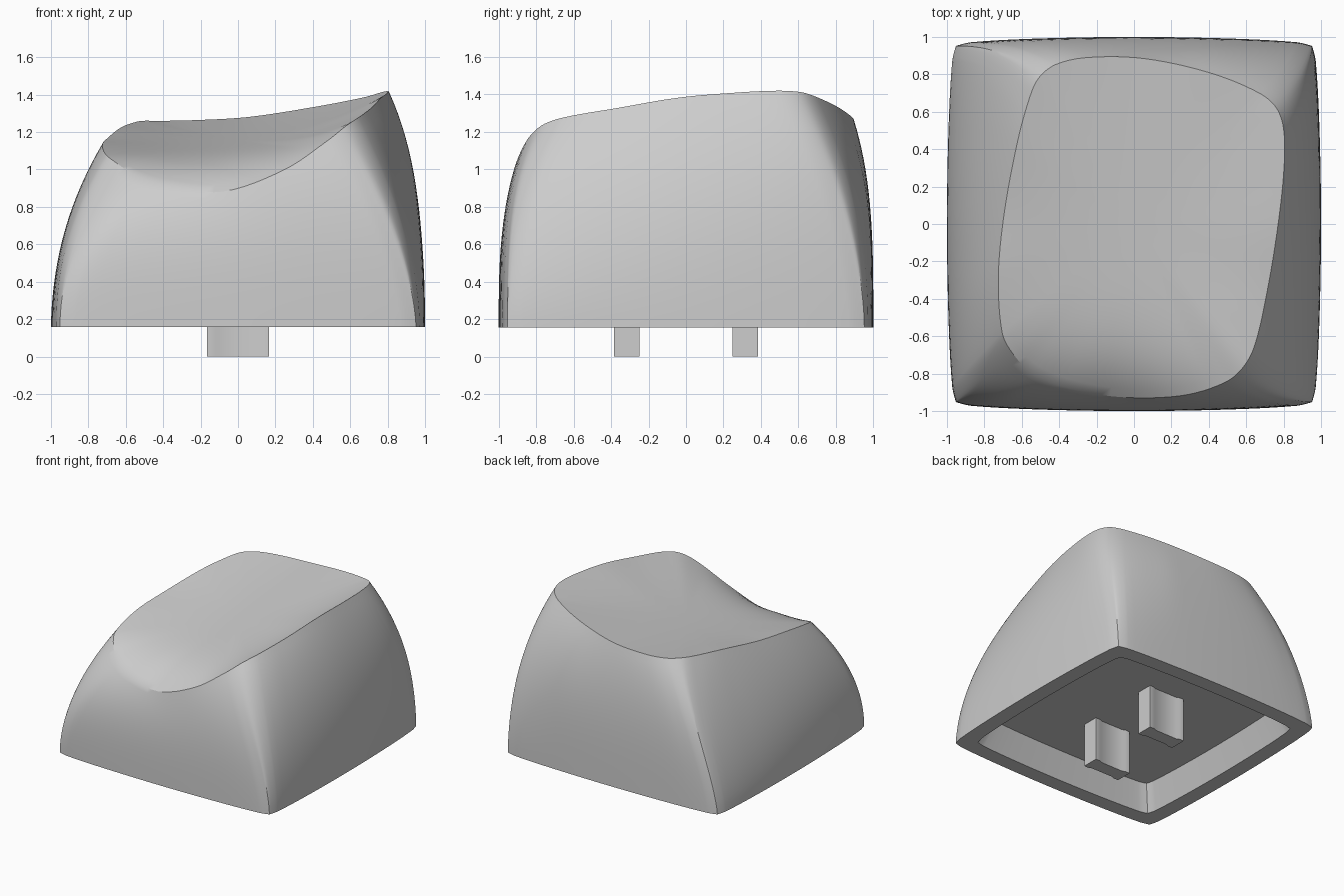
import bpy
import bmesh
from mathutils import Vector
from mathutils.geometry import interpolate_bezier

cube = bpy.data.objects.get("Cube")
if cube:
    bpy.data.objects.remove(cube, do_unlink=True)

BASE_Z = 0.157
CEILING_Z = 0.36
WALL_STEPS = 20
TOP_STEPS = 20
SIDE_POINTS = 6

grey = bpy.data.materials.new("light_grey_plastic")
grey.use_nodes = True
colour = (0.61, 0.61, 0.61, 1)
grey.diffuse_color = colour
grey.node_tree.nodes["Principled BSDF"].inputs["Base Color"].default_value = colour


def smooth_loop(points, sharp_corners=False, steps=6):
    """Closed curve through the points, spaced by chord length."""
    pts = [Vector(p) for p in points]
    count = len(pts)
    gaps = [(pts[(i + 1) % count] - p).length for i, p in enumerate(pts)]
    slopes = [(pts[(i + 1) % count] - pts[i - 1]) / (gaps[i] + gaps[i - 1])
              for i in range(count)]
    if sharp_corners:
        for i in range(0, count, SIDE_POINTS):
            slopes[i] = Vector((0, 0, 0))
    loop = []
    for i, start in enumerate(pts):
        j = (i + 1) % count
        reach = gaps[i] / 3
        loop += interpolate_bezier(start, start + slopes[i] * reach,
                                   pts[j] - slopes[j] * reach, pts[j], steps + 1)[:-1]
    return loop


def scaled(loop, factor, z):
    return [Vector((p.x * factor, p.y * factor, z)) for p in loop]


def finish(bm, name):
    bmesh.ops.recalc_face_normals(bm, faces=bm.faces)
    mesh = bpy.data.meshes.new(name)
    bm.to_mesh(mesh)
    bm.free()
    mesh.materials.append(grey)
    obj = bpy.data.objects.new(name, mesh)
    bpy.context.collection.objects.link(obj)
    bpy.ops.object.select_all(action="DESELECT")
    obj.select_set(True)
    bpy.context.view_layer.objects.active = obj
    bpy.ops.object.shade_smooth_by_angle(angle=0.5)
    return obj


def lean(start, end, t):
    """Large moves run nearly straight, small ones curl in near the top."""
    power = min(3.4, max(1.4, 0.58 / max(0.1, abs(end - start))))
    return start + (end - start) * t ** power


def wall_layer(t):
    return [Vector((lean(b.x, r.x, t), lean(b.y, r.y, t), b.z + (r.z - b.z) * t))
            for b, r in zip(base, rim)]


def dish(x, y):
    """Tilted trough that rises toward the back."""
    return 1.145 + 0.17 * (x + 0.28) ** 2 + 0.13 * y


def top_layer(t):
    """Ring of the top: the dish, bent to meet the rim near its edge."""
    layer = []
    for r in rim:
        gap = r.z - dish(r.x, r.y)
        power = 5 if gap < 0 else 3
        x, y = r.x * t, r.y * t
        layer.append(Vector((x, y, dish(x, y) + gap * t ** power)))
    return layer


# Base outline: one bulging side with sharp ends, turned four times
side = [(0.952, 0.952), (0.87, 0.972), (0.5, 0.992), (0, 1), (-0.5, 0.992), (-0.87, 0.972)]
outline = []
for turn in range(4):
    outline += [(x, y, BASE_Z) for x, y in side]
    side = [(-y, x) for x, y in side]
base = smooth_loop(outline, sharp_corners=True)

# Twisted rim of the top, starting at the tall back corner
rim = smooth_loop([
    # back edge
    (0.765, 0.615, 1.412), (0.67, 0.7, 1.385), (0.4, 0.81, 1.333),
    (0.05, 0.885, 1.28), (-0.25, 0.89, 1.263), (-0.42, 0.852, 1.26),
    # left edge
    (-0.51, 0.78, 1.26), (-0.56, 0.67, 1.25), (-0.625, 0.43, 1.225),
    (-0.695, 0.05, 1.17), (-0.725, -0.28, 1.133), (-0.705, -0.58, 1.077),
    # front edge
    (-0.65, -0.69, 1.035), (-0.55, -0.79, 0.97), (-0.37, -0.872, 0.91),
    (-0.08, -0.925, 0.882), (0.25, -0.918, 1), (0.48, -0.85, 1.155),
    # right edge
    (0.58, -0.77, 1.235), (0.645, -0.65, 1.278), (0.71, -0.37, 1.327),
    (0.765, -0.04, 1.383), (0.8, 0.27, 1.41), (0.802, 0.49, 1.42),
])

# Cap body: hollow underside, bottom edge, curved walls and dished top
layers = [scaled(base, 0.8, CEILING_Z), scaled(base, 0.875, BASE_Z)]
layers += [wall_layer(i / WALL_STEPS) for i in range(WALL_STEPS + 1)]
layers += [top_layer(1 - i / TOP_STEPS) for i in range(1, TOP_STEPS)]

bm = bmesh.new()
rings = [[bm.verts.new(p) for p in layer] for layer in layers]
count = len(base)
for low, high in zip(rings, rings[1:]):
    for i in range(count):
        j = (i + 1) % count
        bm.faces.new((low[i], low[j], high[j], high[i]))
bm.faces.new(rings[0])
centre = bm.verts.new((0, 0, dish(0, 0)))
for i in range(count):
    bm.faces.new((rings[-1][i], rings[-1][(i + 1) % count], centre))
finish(bm, "cap_body")

# Two mounting posts with shallow grooves on their long sides
quarter = [(0.165, 0.068), (0.125, 0.068), (0.1, 0.057)]
half = quarter + [(-x, y) for x, y in reversed(quarter)]
profile = half + [(-x, -y) for x, y in half]
for name, y_pos in (("front_post", -0.317), ("back_post", 0.317)):
    bm = bmesh.new()
    foot = bm.faces.new([bm.verts.new((x, y + y_pos, 0)) for x, y in profile])
    grown = bmesh.ops.extrude_face_region(bm, geom=[foot], use_keep_orig=True)
    tops = [v for v in grown["geom"] if isinstance(v, bmesh.types.BMVert)]
    bmesh.ops.translate(bm, verts=tops, vec=(0, 0, CEILING_Z + 0.01))
    finish(bm, name)
